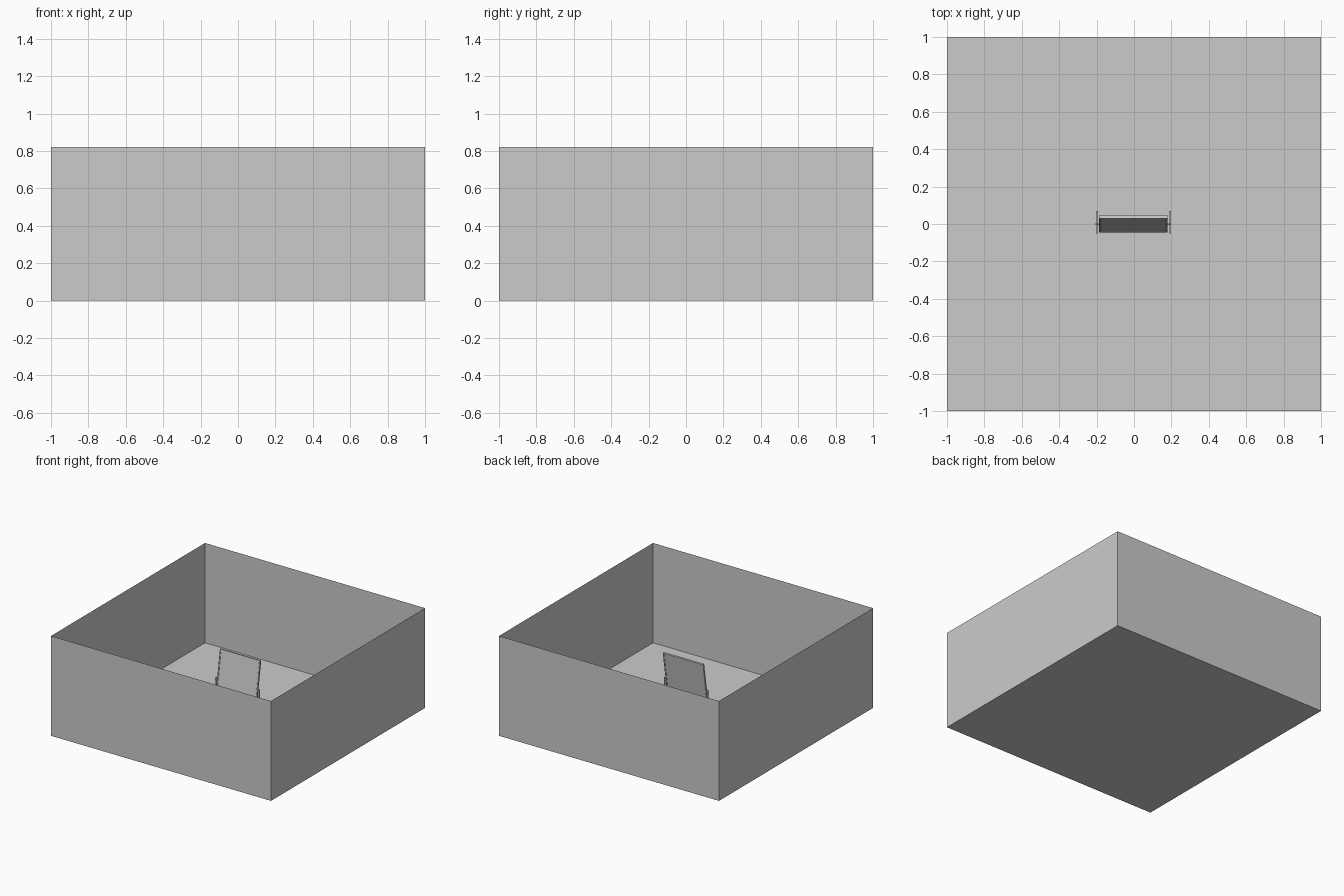
import bpy, bmesh, math
from mathutils import Matrix, Vector

if "Cube" in bpy.data.objects:
    bpy.data.objects.remove(bpy.data.objects["Cube"])

CX = -0.003                      # centre of the standing mirror
PIVOT = Vector((CX, 0, 0.30))
TILT = Matrix.Translation(PIVOT) @ Matrix.Rotation(math.radians(-9), 4, 'X')


def make(name, bm, matrix=None):
    me = bpy.data.meshes.new(name)
    bm.to_mesh(me)
    bm.free()
    ob = bpy.data.objects.new(name, me)
    bpy.context.collection.objects.link(ob)
    if matrix is not None:
        ob.matrix_world = matrix
    return ob


def add_box(bm, c, s):
    bmesh.ops.create_cube(bm, size=1, matrix=Matrix.Translation(c) @ Matrix.Diagonal((*s, 1)))


def box(name, c, s, matrix=None):
    bm = bmesh.new()
    add_box(bm, c, s)
    return make(name, bm, matrix)


def rod(name, c, r, length, axis='Z'):
    bm = bmesh.new()
    rot = Matrix.Rotation(math.pi / 2, 4, 'Y') if axis == 'X' else Matrix.Identity(4)
    bmesh.ops.create_cone(bm, cap_ends=True, segments=12, radius1=r, radius2=r, depth=length,
                          matrix=Matrix.Translation(c) @ rot)
    return make(name, bm)


# open-topped room: thin floor and four walls
bm = bmesh.new()
add_box(bm, (0, 0, 0.41), (2, 2, 0.82))
top = [f for f in bm.faces if f.normal.z > 0.9]
bmesh.ops.delete(bm, geom=top, context='FACES_ONLY')
make("room_walls", bm)

# tilted mirror panel and its frame
W, H = 0.366, 0.48
box("mirror_panel", (0, 0, 0), (W - 0.01, 0.008, H - 0.01), TILT)
for side, s in (("left", -1), ("right", 1)):
    box(f"frame_{side}", (s * (W / 2 - 0.005), 0, 0), (0.01, 0.014, H), TILT)
for side, s in (("bottom", -1), ("top", 1)):
    box(f"frame_{side}", (0, 0, s * (H / 2 - 0.005)), (W - 0.02, 0.014, 0.01), TILT)

# small beads along the front of both frame sides
bm = bmesh.new()
for s in (-1, 1):
    for i in range(12):
        z = -H / 2 + 0.02 + i * (H - 0.04) / 11
        bmesh.ops.create_icosphere(bm, subdivisions=1, radius=0.006,
                                   matrix=Matrix.Translation((s * (W / 2 - 0.005), -0.007, z)))
make("frame_beads", bm, TILT)

# stand: posts, pivots and feet on both sides
for side, s in (("left", -1), ("right", 1)):
    x = CX + s * 0.195
    rod(f"{side}_post", (x, 0, 0.165), 0.005, 0.30)
    rod(f"{side}_pivot", (x - s * 0.004, 0, 0.30), 0.005, 0.022, 'X')
    box(f"{side}_foot", (x, 0.01, 0.008), (0.01, 0.12, 0.016))
rod("stretcher", (CX, 0, 0.03), 0.005, 0.39, 'X')
